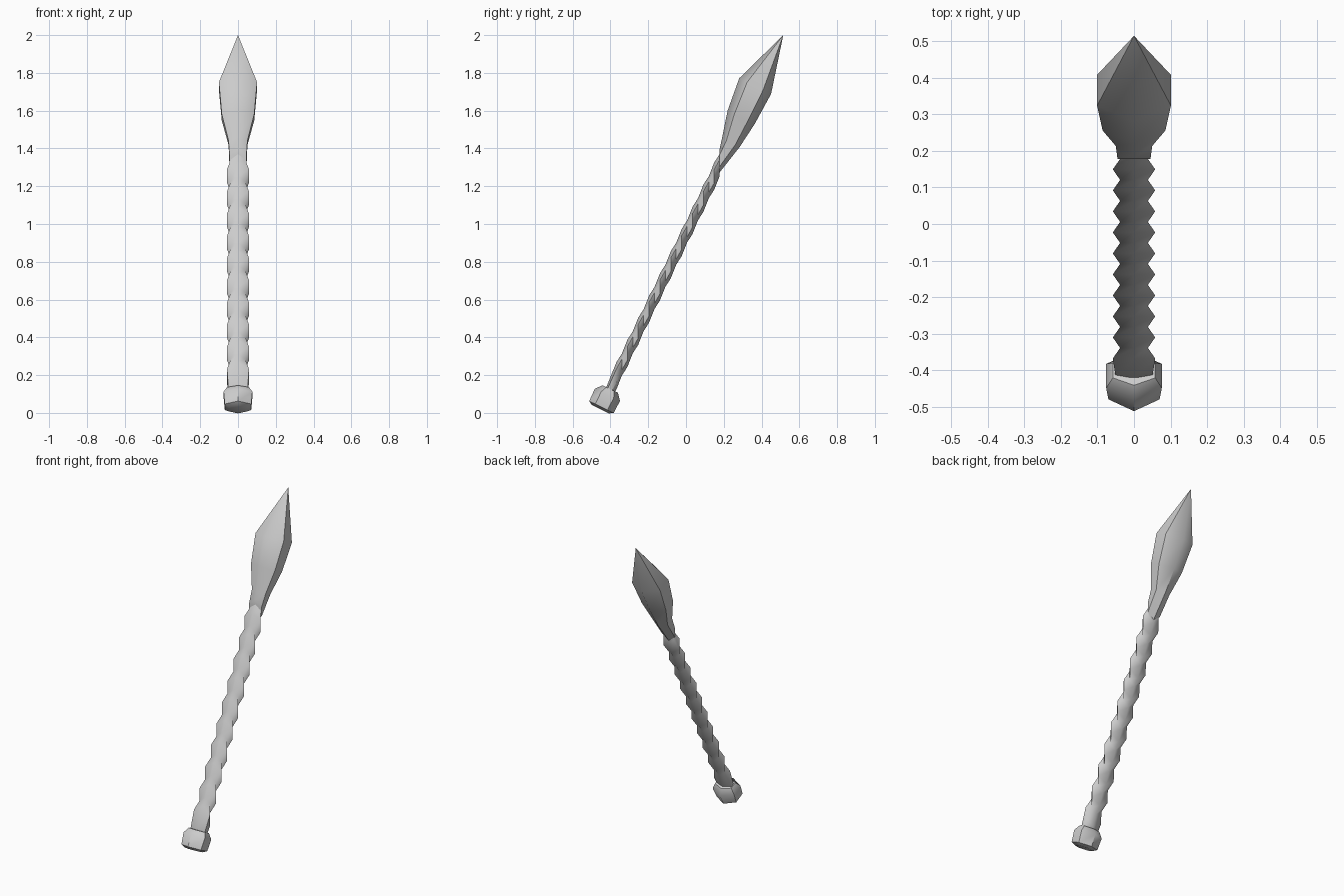
import bpy, bmesh
from math import sin, cos, pi, radians
from mathutils import Vector

if "Cube" in bpy.data.objects:
    bpy.data.objects.remove(bpy.data.objects["Cube"])

LEAN = radians(26.1)          # the staff leans back in the y-z plane
BASE = Vector((0, -0.45, 0.03))
AXIS = Vector((0, sin(LEAN), cos(LEAN)))
FRONT = Vector((0, -cos(LEAN), sin(LEAN)))
UP = Vector((0, 0, 1))


def ring(centre, across, rx, ru, sides=6):
    """Polygon with a corner on the front ridge and one on the back ridge."""
    k = rx / sin(2 * pi / sides) if sides > 4 else rx
    return [centre + across * ru * cos(2 * pi * i / sides)
            + Vector((k * sin(2 * pi * i / sides), 0, 0)) for i in range(sides)]


def loft(name, rings, tip=None, angle=50):
    bm = bmesh.new()
    loops = [[bm.verts.new(p) for p in r] for r in rings]
    n = len(loops[0])
    for a, b in zip(loops, loops[1:]):
        for i in range(n):
            bm.faces.new((a[i], a[(i + 1) % n], b[(i + 1) % n], b[i]))
    bm.faces.new(loops[0])
    if tip:
        t = bm.verts.new(tip)
        for i in range(n):
            bm.faces.new((loops[-1][i], loops[-1][(i + 1) % n], t))
    else:
        bm.faces.new(loops[-1])
    bmesh.ops.recalc_face_normals(bm, faces=bm.faces[:])
    mesh = bpy.data.meshes.new(name)
    bm.to_mesh(mesh)
    bm.free()
    ob = bpy.data.objects.new(name, mesh)
    bpy.context.collection.objects.link(ob)
    bpy.context.view_layer.objects.active = ob
    ob.select_set(True)
    bpy.ops.object.shade_smooth_by_angle(angle=radians(angle))
    ob.select_set(False)
    return ob


def on_axis(y):
    return BASE + AXIS * ((y - BASE.y) / AXIS.y)


# Pommel: squat hexagonal knob
C = Vector((0, -0.43, 0.067))
loft("pommel", [ring(C + AXIS * d, FRONT, rx, ru) for d, rx, ru in
                ((-0.053, 0.05, 0.05), (-0.04, 0.07, 0.072),
                 (0.032, 0.076, 0.074), (0.066, 0.058, 0.045))])

# Shaft: steeply slanted rings, alternately wide and narrow
STEP = 0.0575
shaft = [ring(on_axis(-0.42), UP, 0.05, 0.05)]
for i in range(10):
    y = -0.368 + i * STEP
    shaft.append(ring(on_axis(y), UP, 0.058, 0.072))
    shaft.append(ring(on_axis(y + STEP / 2), UP, 0.038, 0.058))
loft("shaft", shaft)

# Head: long hexagonal bud tapering to a point
head = [ring(Vector((0, 0.178, 1.335)), UP, 0.045, 0.062)]
for y, z, rx, ru in ((0.237, 1.43, 0.05, 0.052), (0.292, 1.565, 0.086, 0.08),
                     (0.366, 1.73, 0.101, 0.094)):
    head.append(ring(Vector((0, y, z)), FRONT, rx, ru))
loft("head", head, tip=Vector((0, 0.515, 2.0)))
